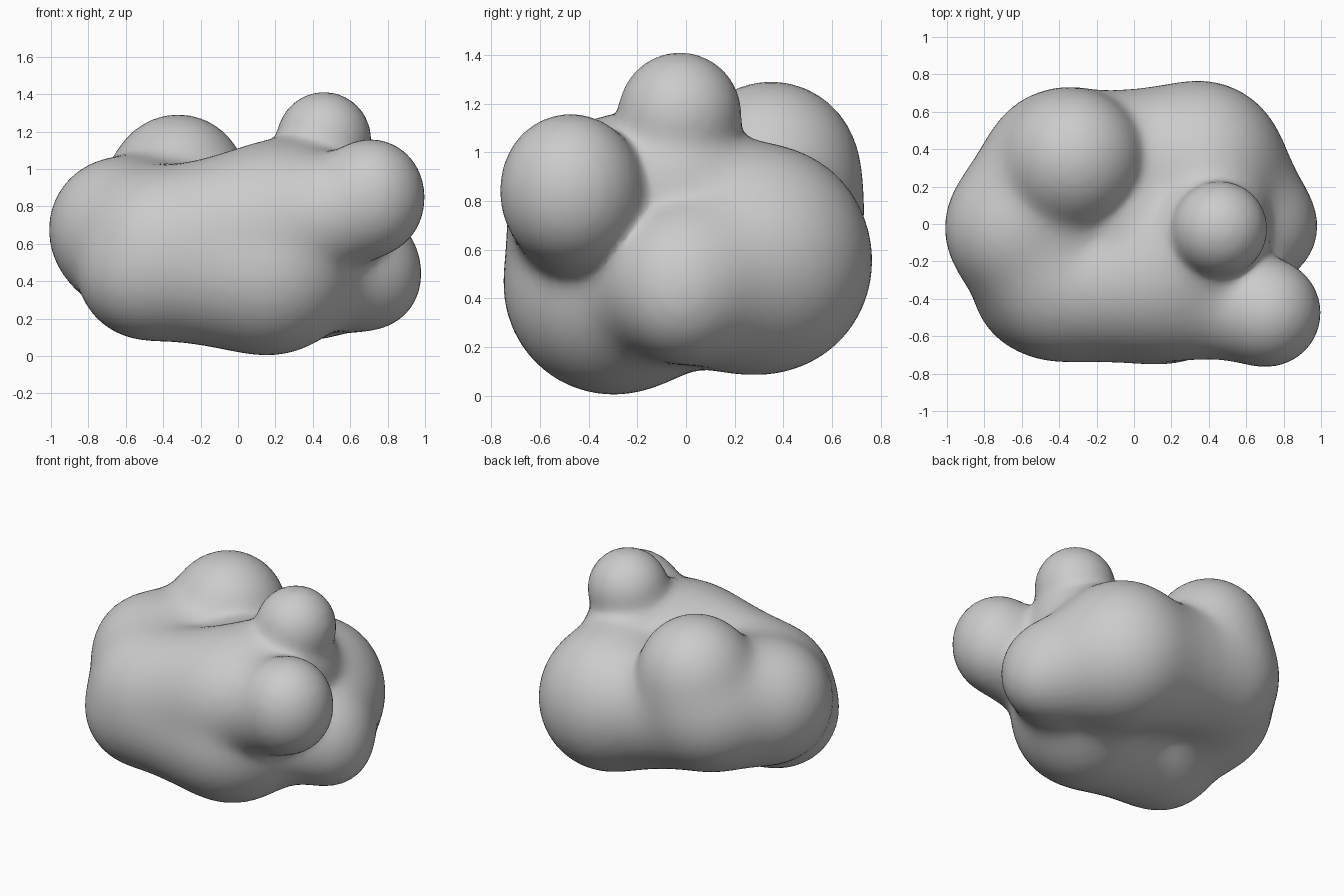
import bpy
import bmesh
import math
from mathutils import Matrix, Vector

cube = bpy.data.objects.get("Cube")
if cube:
    bpy.data.objects.remove(cube, do_unlink=True)

# Main puffs of the cloud: x, y, z, radius
PUFFS = {
    "core": (0.0, 0.03, 0.63, 0.42),
    "knob_low": (0.71, -0.475, 0.81, 0.27),
    "knob_high": (0.71, -0.475, 0.885, 0.27),
    "top": (0.46, -0.025, 1.16, 0.25),
    "neck": (0.41, -0.05, 0.88, 0.305),
    "dome": (-0.32, 0.35, 0.93, 0.36),
    "dome_base": (-0.34, 0.33, 0.78, 0.385),
    "back_left": (-0.40, 0.32, 0.68, 0.385),
    "back_right": (0.35, 0.315, 0.535, 0.44),
    "back_right_high": (0.36, 0.32, 0.61, 0.41),
    "side_right": (0.65, -0.01, 0.47, 0.315),
    "side_right_low": (0.72, -0.02, 0.40, 0.235),
    "belly_low": (0.17, -0.30, 0.45, 0.44),
    "belly_high": (0.16, -0.30, 0.70, 0.42),
    "front_left": (-0.40, -0.33, 0.49, 0.385),
    "front_left_low": (-0.50, -0.33, 0.45, 0.35),
    "front_left_high": (-0.41, -0.33, 0.61, 0.375),
    "side_left": (-0.62, -0.01, 0.66, 0.37),
    "side_left_high": (-0.65, -0.03, 0.70, 0.335),
}

# Pairs of puffs with the valley between them filled: fullness of the filling
BRIDGES = [
    ("belly_low", "front_left", 0.97),
    ("belly_high", "front_left_high", 0.965),
    ("front_left", "side_left", 0.96),
    ("front_left_high", "side_left", 0.96),
    ("side_left", "back_left", 0.95),
    ("side_left", "dome_base", 0.87),
    ("back_left", "back_right", 0.945),
    ("back_left", "front_left", 0.85),
    ("dome_base", "front_left_high", 0.86),
    ("back_right", "side_right", 0.95),
    ("back_right", "belly_low", 0.82),
    ("side_right", "belly_low", 0.84),
    ("belly_high", "knob_low", 0.92),
    ("belly_high", "neck", 0.98),
    ("neck", "back_right_high", 0.84),
]
BLEND = 0.027

spheres = [(Vector(p[:3]), p[3]) for p in PUFFS.values()]
for a, b, fullness in BRIDGES:
    start, end = Vector(PUFFS[a]), Vector(PUFFS[b])
    for t in (0.25, 0.5, 0.75):
        p = start.lerp(end, t)
        # fullest near the puffs, leanest halfway
        shrink = 1 - (1 - fullness) * 4 * t * (1 - t)
        spheres.append((p.to_3d(), p.w * shrink))


def distance(p):
    """Blended distance to all spheres, with its direction."""
    total, grad = 0.0, Vector()
    for c, r in spheres:
        d = p - c
        w = math.exp(-(d.length - r) / BLEND)
        total += w
        grad += d.normalized() * w
    return -BLEND * math.log(total), grad / total


# Join the overlapping spheres into one skin
bm = bmesh.new()
for c, r in spheres:
    bmesh.ops.create_icosphere(bm, subdivisions=4, radius=r,
                               matrix=Matrix.Translation(c))
mesh = bpy.data.meshes.new("cloud")
bm.to_mesh(mesh)
bm.free()
cloud = bpy.data.objects.new("cloud", mesh)
bpy.context.collection.objects.link(cloud)
bpy.context.view_layer.objects.active = cloud
cloud.select_set(True)
remesh = cloud.modifiers.new("skin", 'REMESH')
remesh.mode = 'VOXEL'
remesh.voxel_size = 0.035
bpy.ops.object.modifier_apply(modifier=remesh.name)

# Pull the skin onto the blended surface so the creases become soft
mesh = cloud.data
for v in mesh.vertices:
    p = v.co.copy()
    for step in range(4):
        d, g = distance(p)
        p -= g * (d / max(g.length_squared, 0.25))
    v.co = p

# Plain grey finish
grey = bpy.data.materials.new("light grey")
grey.use_nodes = True
colour = (0.6, 0.6, 0.6, 1.0)
grey.diffuse_color = colour
grey.node_tree.nodes["Principled BSDF"].inputs["Base Color"].default_value = colour
mesh.materials.clear()
mesh.materials.append(grey)
for face in mesh.polygons:
    face.material_index = 0
bpy.ops.object.shade_smooth_by_angle(angle=math.radians(40))
